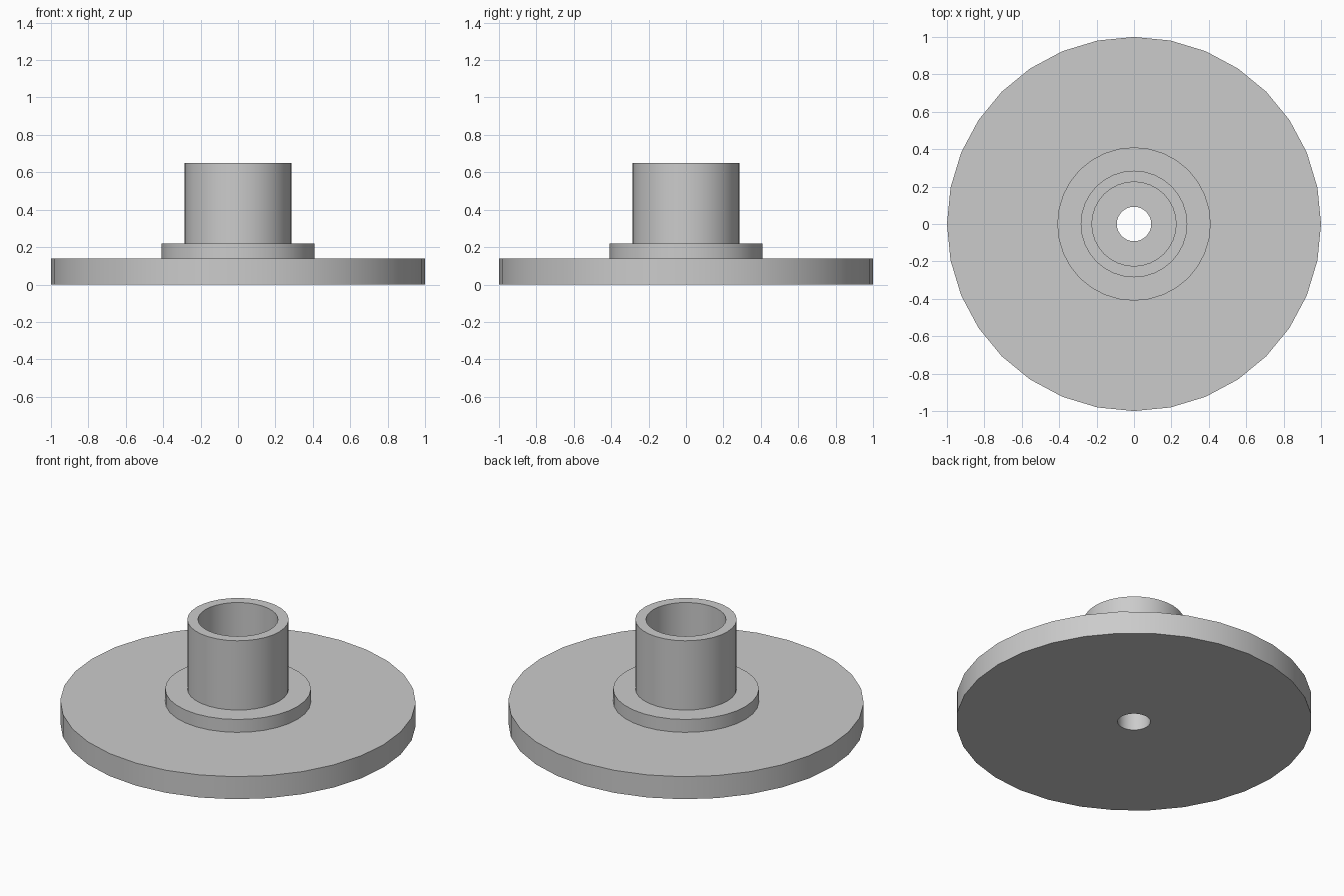
import bpy
import bmesh
from math import radians, tau

cube = bpy.data.objects.get("Cube")
if cube:
    bpy.data.objects.remove(cube, do_unlink=True)

SIDES = 32

# Plain grey material
grey = bpy.data.materials.new("plain_grey")
grey.use_nodes = True
colour = (0.6, 0.6, 0.6, 1.0)
grey.diffuse_color = colour
grey.node_tree.nodes["Principled BSDF"].inputs["Base Color"].default_value = colour

# Radii and heights of the turned part
disc_r, collar_r, tube_r, bore_r, hole_r = 1.0, 0.41, 0.285, 0.225, 0.092
disc_z, collar_z, tube_z = 0.14, 0.22, 0.65

# Closed section: disc, collar, tube, wide bore, narrow through hole
section = [
    (hole_r, 0), (disc_r, 0), (disc_r, disc_z),
    (collar_r, disc_z), (collar_r, collar_z),
    (tube_r, collar_z), (tube_r, tube_z),
    (bore_r, tube_z), (bore_r, disc_z), (hole_r, disc_z),
]

# Turn the section around the vertical axis
bm = bmesh.new()
verts = [bm.verts.new((r, 0, z)) for r, z in section]
edges = [bm.edges.new((a, b)) for a, b in zip(verts, verts[1:] + verts[:1])]
bmesh.ops.spin(bm, geom=verts + edges, cent=(0, 0, 0), axis=(0, 0, 1),
               angle=tau, steps=SIDES, use_merge=True)
bmesh.ops.remove_doubles(bm, verts=bm.verts[:], dist=0.0001)
bmesh.ops.recalc_face_normals(bm, faces=bm.faces[:])

mesh = bpy.data.meshes.new("flanged_hub")
bm.to_mesh(mesh)
bm.free()
mesh.materials.append(grey)
hub = bpy.data.objects.new("flanged_hub", mesh)
bpy.context.collection.objects.link(hub)

# Smooth round walls, crisp rims
bpy.ops.object.select_all(action="DESELECT")
hub.select_set(True)
bpy.context.view_layer.objects.active = hub
bpy.ops.object.shade_smooth_by_angle(angle=radians(30))
